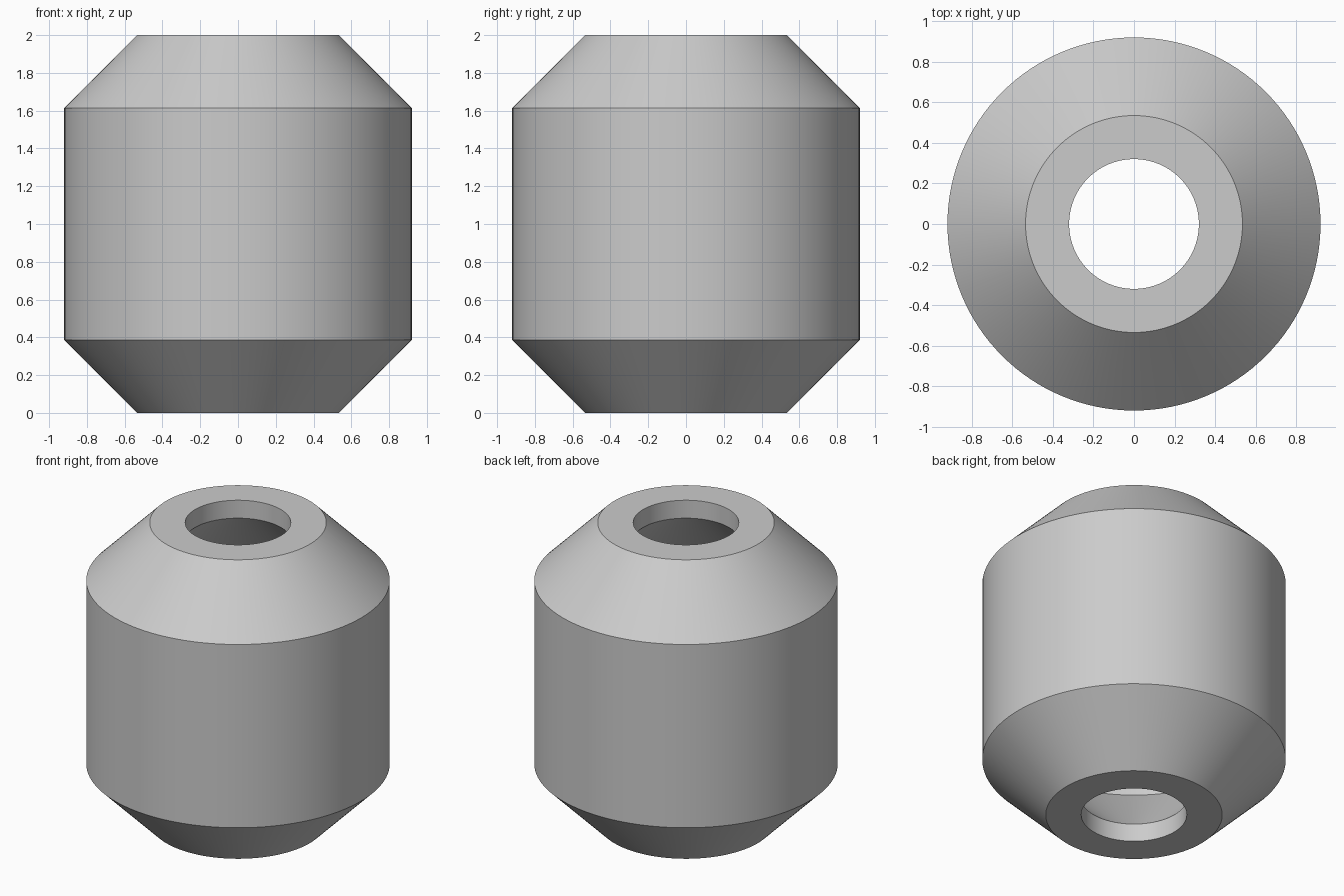
import bpy
import bmesh
import math

cube = bpy.data.objects.get("Cube")
if cube:
    bpy.data.objects.remove(cube, do_unlink=True)

SEGMENTS = 128
HEIGHT = 2.0

# Lower half of the hollow wall section as (radius, height)
outer = [(0.535, 0.0), (0.92, 0.387)]
inner = [(0.80, 0.60), (0.32, 0.12), (0.32, 0.0)]


def mirrored(points):
    return [(r, HEIGHT - z) for r, z in reversed(points)]


# Closed section: up the outside, down through the bore
section = outer + mirrored(outer) + mirrored(inner) + inner

# Revolve the section around the z axis
bm = bmesh.new()
verts = [bm.verts.new((r, 0, z)) for r, z in section]
edges = [bm.edges.new((v, verts[(i + 1) % len(verts)])) for i, v in enumerate(verts)]
bmesh.ops.spin(bm, geom=verts + edges, cent=(0, 0, 0), axis=(0, 0, 1),
               angle=math.tau, steps=SEGMENTS, use_merge=False)
bmesh.ops.remove_doubles(bm, verts=bm.verts[:], dist=0.0001)
bmesh.ops.recalc_face_normals(bm, faces=bm.faces[:])

mesh = bpy.data.meshes.new("hollow_body")
bm.to_mesh(mesh)
bm.free()
body = bpy.data.objects.new("hollow_body", mesh)
bpy.context.collection.objects.link(body)

# Plain grey
grey = bpy.data.materials.new("light grey")
grey.use_nodes = True
color = (0.6, 0.6, 0.6, 1)
grey.diffuse_color = color
grey.node_tree.nodes["Principled BSDF"].inputs["Base Color"].default_value = color
mesh.materials.append(grey)

# Smooth around the axis, sharp at the rims
bpy.ops.object.select_all(action='DESELECT')
body.select_set(True)
bpy.context.view_layer.objects.active = body
bpy.ops.object.shade_smooth_by_angle(angle=math.radians(30))
